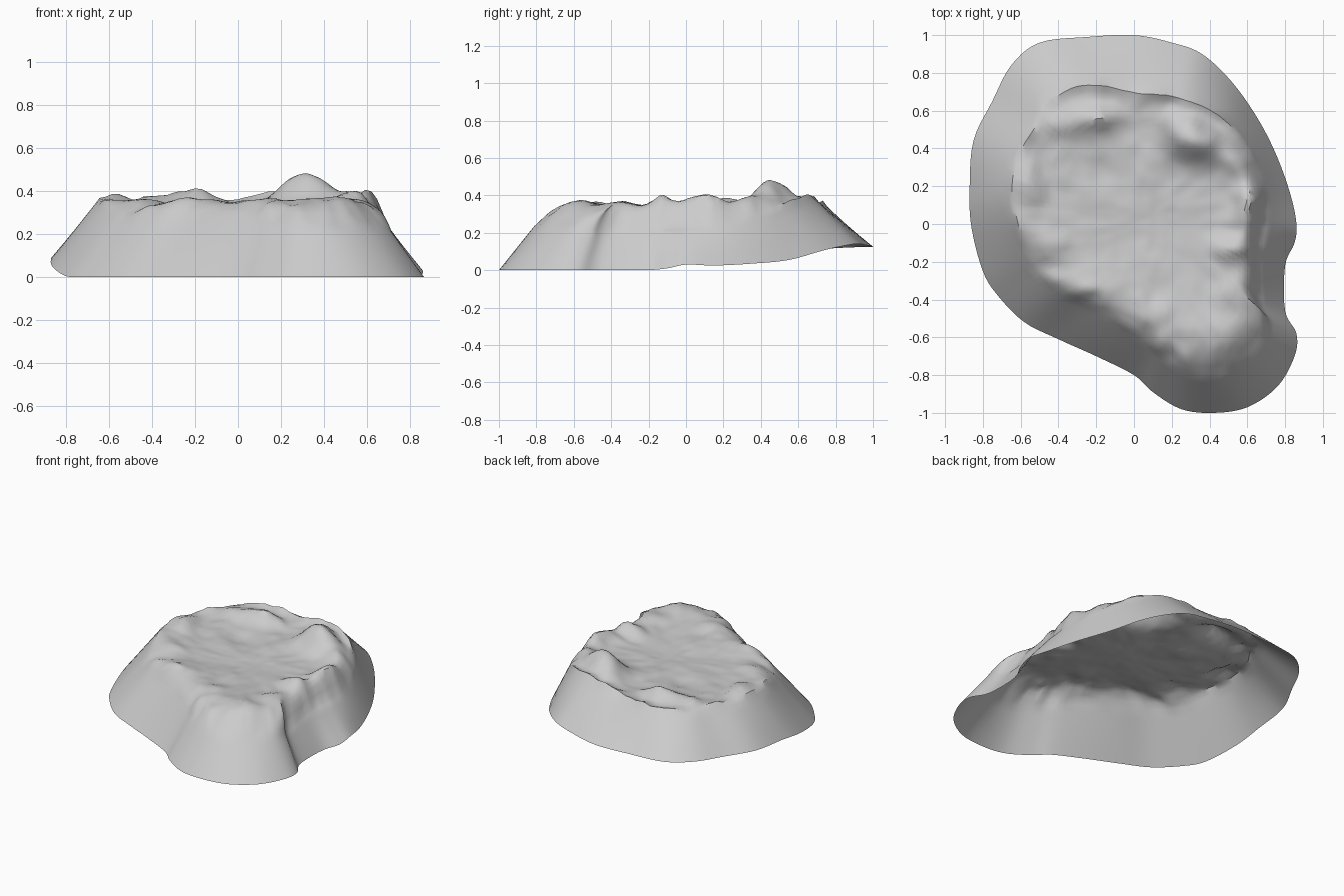
import bpy, bmesh, math
from mathutils import Vector, noise

# Foot of the slope, counter-clockwise from the right side
foot = [(.86, 0, .03), (.83, .15, .025), (.76, .35, .035), (.66, .55, .055), (.52, .75, .11),
        (.36, .9, .14), (.2, .96, .135), (0, 1, .125), (-.25, .99, .125), (-.5, .96, .125),
        (-.65, .84, .12), (-.75, .65, .11), (-.85, .44, .1), (-.87, .18, .08), (-.86, -.02, .045),
        (-.8, -.25, .005), (-.72, -.38, 0), (-.58, -.52, 0), (-.4, -.61, 0), (-.2, -.7, 0),
        (0, -.8, 0), (.1, -.89, 0), (.25, -.98, 0), (.42, -1, 0), (.6, -.97, 0),
        (.76, -.86, 0), (.85, -.7, 0), (.86, -.58, 0), (.8, -.46, 0), (.8, -.22, 0), (.85, -.1, .01)]
# Matching points on the upper rim of the slope
rim = [(.69, .03, .24), (.69, .16, .25), (.65, .3, .28), (.57, .45, .32), (.45, .57, .37),
       (.3, .65, .4), (.17, .68, .39), (0, .7, .37), (-.14, .73, .36), (-.3, .73, .355),
       (-.44, .65, .36), (-.52, .52, .36), (-.61, .36, .36), (-.645, .18, .365), (-.62, .03, .36),
       (-.57, -.13, .32), (-.5, -.23, .31), (-.39, -.34, .31), (-.22, -.42, .3), (-.06, -.52, .3),
       (.08, -.62, .29), (.17, -.7, .28), (.28, -.77, .27), (.41, -.79, .26), (.52, -.75, .26),
       (.61, -.68, .26), (.68, -.59, .25), (.7, -.5, .22), (.67, -.42, .19), (.66, -.22, .22), (.67, -.08, .24)]

# Hills and hollows of the plateau: x, y, radius x, radius y, height
hills = [(.34, .43, .13, .1, .125), (.25, .53, .12, .1, .085),
         (-.2, .56, .12, .07, .075), (.53, .36, .09, .12, .05), (.61, .08, .08, .17, .07),
         (.52, -.13, .1, .06, .06), (-.58, .2, .07, .25, .05), (-.4, .55, .12, .1, .035),
         (-.22, -.33, .2, .08, .03), (.1, -.48, .14, .1, .03), (.4, -.55, .17, .12, .035),
         (.52, -.36, .08, .08, .03), (-.15, .28, .12, .08, -.02), (.1, 0, .25, .2, -.015),
         (-.45, -.1, .1, .1, .025)]


def catmull(points, steps):
    out, n = [], len(points)
    for i in range(n):
        a, b, c, d = (Vector(points[(i + k) % n]) for k in (-1, 0, 1, 2))
        for s in range(steps):
            t = s / steps
            out.append(.5 * (2 * b + (c - a) * t + (2 * a - 5 * b + 4 * c - d) * t * t
                             + (3 * b - a - 3 * c + d) * t ** 3))
    return out


def plateau(x, y):
    z = .335
    for cx, cy, rx, ry, h in hills:
        z += h * math.exp(-((x - cx) / rx) ** 2 - ((y - cy) / ry) ** 2)
    return z


def rough(x, y, amount):
    return amount * (noise.noise((x * 7, y * 7, 3)) + .5 * noise.noise((x * 15, y * 15, 8)))


STEPS = 5
outer, inner = catmull(foot, STEPS), catmull(rim, STEPS)
for p in outer:
    p.z = max(p.z, 0)
centre = Vector((.1, .05, 0))
rings = []
# Slope rings
for t in (0, .25, .5, .75, .9):
    rings.append([a.lerp(b, t) for a, b in zip(outer, inner)])
# Plateau rings, roughest just inside the rim
for k in range(0, 24):
    t = k / 24
    ring = []
    for p in inner:
        q = p.lerp(centre, t)
        fade = (1 - t) * min(1, .3 + t * 8)
        q.x += rough(p.y * 1.3 + 5, p.x * 1.3, .022) * fade
        q.y += rough(p.x * 1.3 + 9, p.y * 1.3, .022) * fade
        b = min(t / .17, 1)
        b = 1 - (1 - b) ** 2
        q.z = p.z * (1 - b) + plateau(q.x, q.y) * b
        q.z += rough(q.x, q.y, .024 * max(.35, 1 - 1.3 * t))
        ring.append(q)
    rings.append(ring)

bm = bmesh.new()
rows = [[bm.verts.new(p) for p in r] for r in rings]
n = len(outer)
for lo, hi in zip(rows, rows[1:]):
    for i in range(n):
        j = (i + 1) % n
        bm.faces.new((lo[i], lo[j], hi[j], hi[i]))
top = bm.verts.new((centre.x, centre.y, plateau(centre.x, centre.y)))
for i in range(n):
    bm.faces.new((rows[-1][i], rows[-1][(i + 1) % n], top))
mesh = bpy.data.meshes.new("rocky_mound")
bm.to_mesh(mesh)
bm.free()
mound = bpy.data.objects.new("rocky_mound", mesh)
bpy.context.collection.objects.link(mound)
bpy.context.view_layer.objects.active = mound
mound.select_set(True)
bpy.ops.object.shade_smooth_by_angle(angle=math.radians(40))
